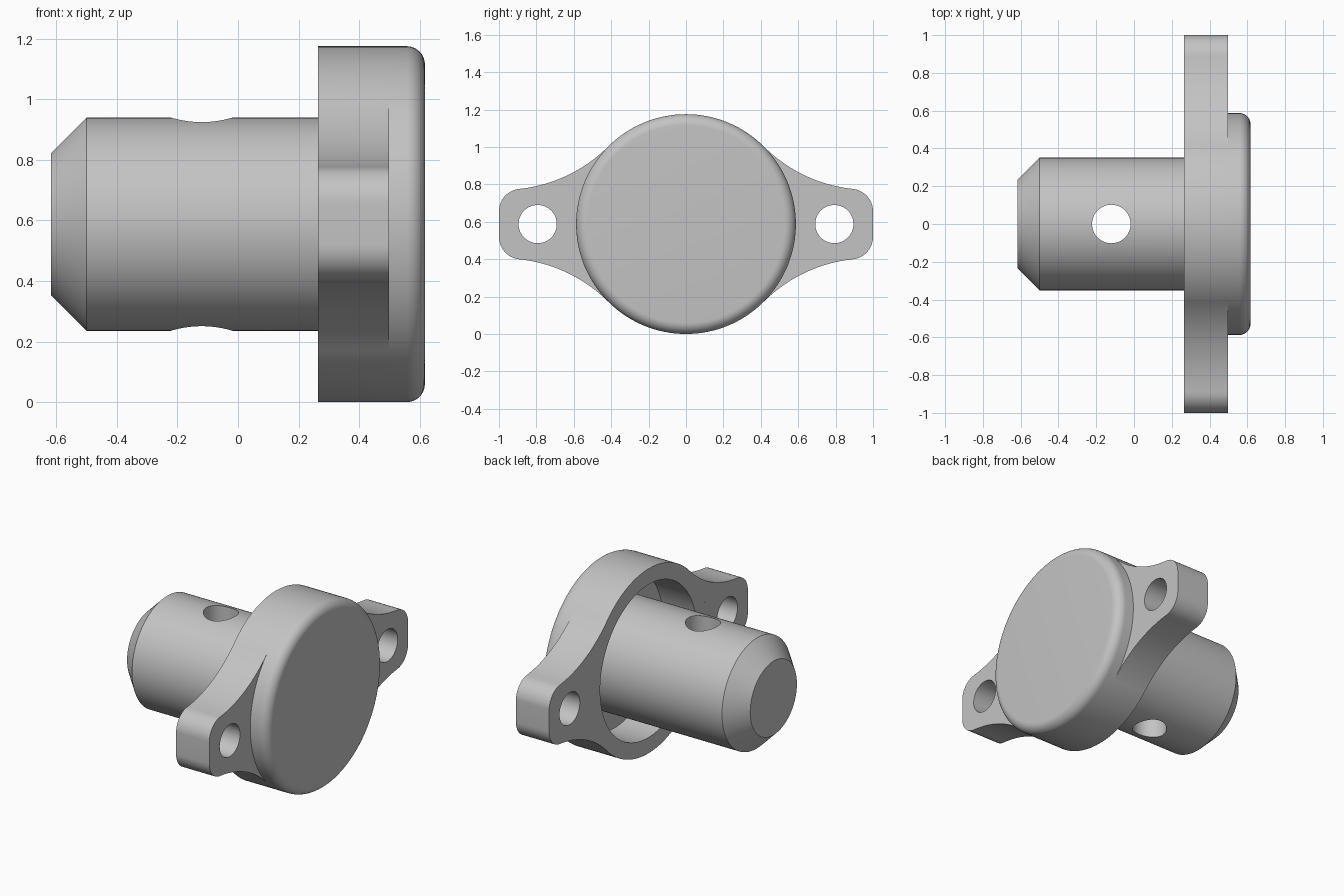
import bpy, bmesh, math
from mathutils import Matrix, Vector

cube = bpy.data.objects.get("Cube")
if cube:
    bpy.data.objects.remove(cube, do_unlink=True)

AXIS_Z = 0.5875          # height of the turning axis
CAP_R = 0.5875
BACK, LUG_FRONT, FRONT = 0.264, 0.498, 0.617
SEG = 128

grey = bpy.data.materials.new("plain grey")
grey.use_nodes = True
colour = (0.55, 0.55, 0.55, 1)
grey.diffuse_color = colour
grey.node_tree.nodes["Principled BSDF"].inputs["Base Color"].default_value = colour


def finish(name, bm):
    """Turn a bmesh into a named object with outward normals."""
    bmesh.ops.remove_doubles(bm, verts=bm.verts, dist=1e-5)
    bmesh.ops.recalc_face_normals(bm, faces=bm.faces)
    mesh = bpy.data.meshes.new(name)
    bm.to_mesh(mesh)
    bm.free()
    mesh.materials.append(grey)
    obj = bpy.data.objects.new(name, mesh)
    bpy.context.collection.objects.link(obj)
    return obj


def activate(obj):
    bpy.ops.object.select_all(action='DESELECT')
    obj.select_set(True)
    bpy.context.view_layer.objects.active = obj


def smooth(obj):
    activate(obj)
    bpy.ops.object.shade_smooth_by_angle(angle=math.radians(25))


def lathe(name, profile):
    """Revolve (x, radius) points around the horizontal axis."""
    bm = bmesh.new()
    verts = [bm.verts.new((x, r, AXIS_Z)) for x, r in profile]
    edges = [bm.edges.new(pair) for pair in zip(verts, verts[1:])]
    bmesh.ops.spin(bm, geom=verts + edges, cent=(0, 0, AXIS_Z), axis=(1, 0, 0),
                   angle=math.tau, steps=SEG, use_duplicate=False)
    return finish(name, bm)


def drill(obj, centre, radius, rotation):
    """Cut a round through hole."""
    bm = bmesh.new()
    bmesh.ops.create_cone(bm, cap_ends=True, segments=64, radius1=radius,
                          radius2=radius, depth=2,
                          matrix=Matrix.Translation(centre) @ rotation)
    cutter = finish("hole_cutter", bm)
    cutter.hide_render = True
    mod = obj.modifiers.new("hole", 'BOOLEAN')
    mod.operation, mod.solver, mod.object = 'DIFFERENCE', 'EXACT', cutter
    activate(obj)
    bpy.ops.object.modifier_apply(modifier=mod.name)
    bpy.data.objects.remove(cutter, do_unlink=True)


def arc(cx, cy, r, start, end, steps):
    return [Vector((cx + r * math.cos(a), cy + r * math.sin(a)))
            for a in (start + (end - start) * i / steps for i in range(steps + 1))]


# Pin with chamfered end and cross hole
pin = lathe("pin", [(-FRONT, 0), (-FRONT, 0.235), (-0.5, 0.352),
                    (0.5, 0.352), (0.5, 0)])
drill(pin, (-0.12, 0, AXIS_Z), 0.102, Matrix.Identity(4))
smooth(pin)

# Cap with rounded front rim and a recess around the pin
ROUND = 0.06
rim = [tuple(p) for p in arc(FRONT - ROUND, CAP_R - ROUND, ROUND, math.pi / 2, 0, 10)]
cap = lathe("cap", [(0.5, 0), (0.5, 0.487), (BACK, 0.487), (BACK, CAP_R)]
            + rim + [(FRONT, 0)])
smooth(cap)

# Lug outline: concave sweep tangent to the cap, then a rounded corner
SWEEP_C, CORNER = 0.975, 0.12
sweep_r = SWEEP_C * math.sqrt(2) - CAP_R
corner_y = 1 - CORNER
corner_z = SWEEP_C - math.sqrt((sweep_r + CORNER) ** 2 - (SWEEP_C - corner_y) ** 2)
join = math.atan2(corner_z - SWEEP_C, corner_y - SWEEP_C) % math.tau
upper = arc(SWEEP_C, SWEEP_C, sweep_r, math.radians(225), join, 24)
upper += arc(corner_y, corner_z, CORNER, join - math.pi, 0, 14)[1:]
lower = [Vector((p.x, -p.y)) for p in reversed(upper)]
inner = arc(0, 0, CAP_R, -math.pi / 4, math.pi / 4, SEG // 4)[1:-1]
outline = upper + lower + inner

# Mounting lugs on both sides
for side, name in ((1, "left_lug"), (-1, "right_lug")):
    bm = bmesh.new()
    face = bm.faces.new([bm.verts.new((BACK, side * p.x, AXIS_Z + p.y))
                         for p in outline])
    extruded = bmesh.ops.extrude_face_region(bm, geom=[face], use_keep_orig=True)
    bmesh.ops.translate(bm, vec=(LUG_FRONT - BACK, 0, 0),
                        verts=[g for g in extruded["geom"]
                               if isinstance(g, bmesh.types.BMVert)])
    lug = finish(name, bm)
    drill(lug, (0.4, side * 0.793, AXIS_Z), 0.102,
          Matrix.Rotation(math.pi / 2, 4, 'Y'))
    smooth(lug)
